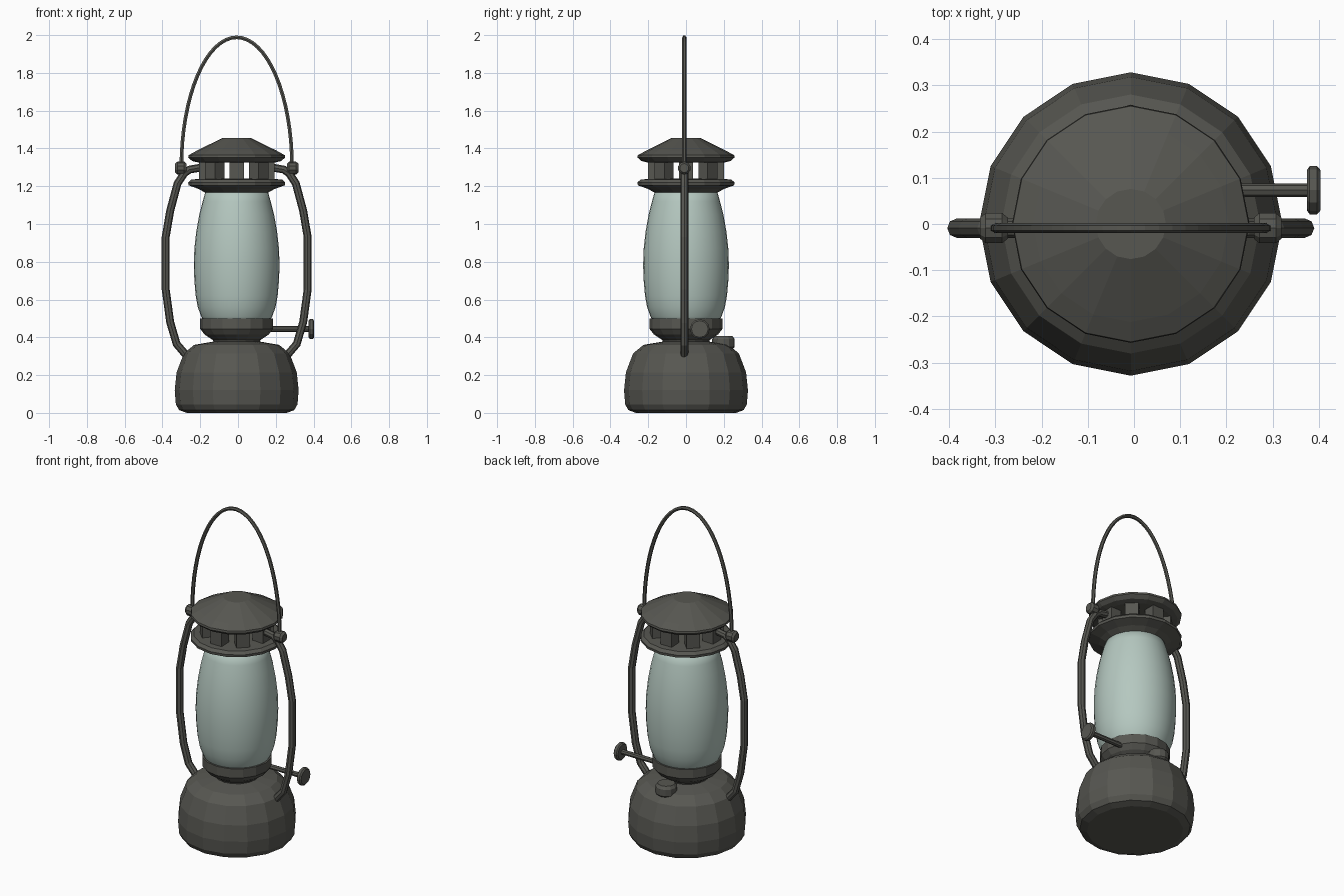
import bpy, bmesh, math
from mathutils import Matrix, Vector

if "Cube" in bpy.data.objects:
    bpy.data.objects.remove(bpy.data.objects["Cube"])

CX = -0.007      # lantern axis
FY = -0.009      # frame and bail plane


def material(name, rgb):
    m = bpy.data.materials.new(name)
    m.diffuse_color = (*rgb, 1)
    m.use_nodes = True
    m.node_tree.nodes["Principled BSDF"].inputs["Base Color"].default_value = m.diffuse_color
    return m


METAL = material("dark_metal", (0.095, 0.095, 0.083))
GLASS = material("pale_green_glass", (0.46, 0.575, 0.525))


def add_mesh(name, bm, mat, smooth=False):
    bmesh.ops.recalc_face_normals(bm, faces=bm.faces)
    for f in bm.faces:
        f.smooth = smooth
    me = bpy.data.meshes.new(name)
    bm.to_mesh(me)
    bm.free()
    me.materials.append(mat)
    ob = bpy.data.objects.new(name, me)
    bpy.context.collection.objects.link(ob)
    return ob


def lathe(name, profile, sides=16, mat=METAL, smooth=False, loc=(CX, 0, 0), rot=None):
    """Revolve (radius, height) points round z and cap both ends."""
    bm = bmesh.new()
    rings = [[bm.verts.new((r * math.cos(2 * math.pi * i / sides),
                            r * math.sin(2 * math.pi * i / sides), z))
              for i in range(sides)] for r, z in profile]
    for a, b in zip(rings, rings[1:]):
        for i in range(sides):
            j = (i + 1) % sides
            bm.faces.new((a[i], a[j], b[j], b[i]))
    bm.faces.new(rings[0])
    bm.faces.new(rings[-1])
    m = Matrix.Translation(loc) @ (rot or Matrix.Identity(4))
    bmesh.ops.transform(bm, matrix=m, verts=bm.verts)
    return add_mesh(name, bm, mat, smooth)


def tube(name, points, radius, res=2, smooth=False):
    """Sweep a round section along a path, then turn it into a mesh."""
    cu = bpy.data.curves.new(name, 'CURVE')
    cu.dimensions = '3D'
    cu.bevel_depth, cu.bevel_resolution, cu.use_fill_caps = radius, res, True
    sp = cu.splines.new('POLY')
    sp.points.add(len(points) - 1)
    for p, co in zip(sp.points, points):
        p.co = (*co, 1)
    sp.use_smooth = smooth
    tmp = bpy.data.objects.new(name + "_path", cu)
    bpy.context.collection.objects.link(tmp)
    bpy.context.view_layer.update()
    me = bpy.data.meshes.new_from_object(tmp.evaluated_get(bpy.context.evaluated_depsgraph_get()))
    bpy.data.objects.remove(tmp)
    me.name = name
    me.materials.clear()
    me.materials.append(METAL)
    ob = bpy.data.objects.new(name, me)
    bpy.context.collection.objects.link(ob)
    return ob


ALONG_X = Matrix.Rotation(math.pi / 2, 4, 'Y')

# Fuel tank and burner
lathe("fuel_tank", [(0.265, 0), (0.305, 0.015), (0.322, 0.045), (0.328, 0.12), (0.318, 0.215),
                    (0.28, 0.315), (0.225, 0.36), (0.12, 0.378)])
lathe("burner", [(0.12, 0.365), (0.125, 0.385), (0.17, 0.415), (0.193, 0.445),
                 (0.193, 0.50), (0.16, 0.502)])

# Glass chimney
lathe("glass_globe", [(0.165, 0.47), (0.188, 0.51), (0.206, 0.56), (0.217, 0.62), (0.224, 0.70),
                      (0.227, 0.78), (0.224, 0.87), (0.214, 0.96), (0.198, 1.05),
                      (0.18, 1.12), (0.16, 1.19)], 32, GLASS, True)

# Lower collar, vent posts and roof
lathe("collar", [(0.165, 1.165), (0.20, 1.185), (0.255, 1.205), (0.257, 1.22),
                 (0.24, 1.236), (0.15, 1.24)])
for i in range(8):
    bm = bmesh.new()
    bmesh.ops.create_cube(bm, size=1, matrix=Matrix.Translation((CX, 0, 1.283))
                          @ Matrix.Rotation(i * math.pi / 4, 4, 'Z')
                          @ Matrix.Translation((0.165, 0, 0))
                          @ Matrix.Diagonal((0.07, 0.075, 0.10, 1)))
    add_mesh(f"vent_post_{i + 1}", bm, METAL)
lathe("roof", [(0.20, 1.325), (0.235, 1.333), (0.257, 1.352), (0.255, 1.364),
               (0.212, 1.388), (0.076, 1.455)])

# Side frame tubes and bail hubs, mirrored
ARM = [(0.17, 1.302), (0.25, 1.288), (0.278, 1.268), (0.313, 1.215), (0.352, 1.07), (0.376, 0.93),
       (0.376, 0.655), (0.352, 0.48), (0.318, 0.365), (0.25, 0.285)]
for side, s in (("left", -1), ("right", 1)):
    tube(f"frame_tube_{side}", [(CX + s * x, FY, z) for x, z in ARM], 0.021)
    lathe(f"bail_hub_{side}", [(0.024, -0.03), (0.034, -0.018), (0.034, 0.018), (0.024, 0.03)], 10,
          loc=(CX + s * 0.296, FY, 1.296), rot=ALONG_X)

# Carrying bail
arc = [math.pi * i / 32 for i in range(33)]
tube("bail", [(CX + 0.293 * math.cos(a), FY, 1.30 + 0.688 * math.sin(a)) for a in arc], 0.011, 1)

# Wick adjuster
lathe("wick_shaft", [(0.015, 0.12), (0.015, 0.38)], 8, loc=(0, 0.073, 0.444), rot=ALONG_X)
lathe("wick_wheel", [(0.044, 0.374), (0.052, 0.380), (0.052, 0.396), (0.044, 0.403)], 12,
      loc=(0, 0.073, 0.444), rot=ALONG_X)

# Filler cap on the back of the tank
lathe("filler_cap", [(0.042, 0.30), (0.045, 0.335), (0.06, 0.35), (0.06, 0.39), (0.048, 0.407)], 12,
      loc=(CX, 0.198, 0))
